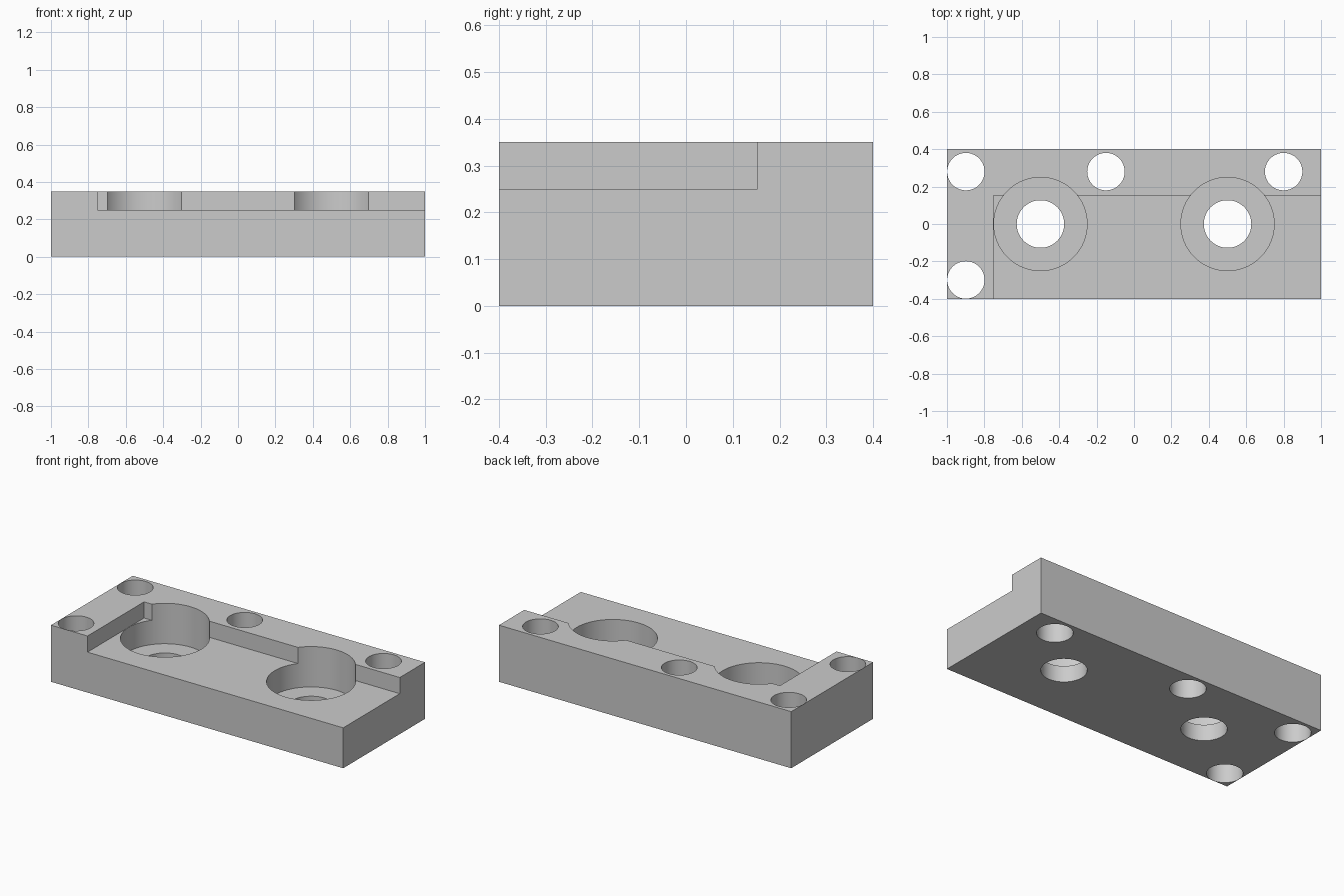
import bpy
import math

cube = bpy.data.objects.get("Cube")
if cube:
    bpy.data.objects.remove(cube, do_unlink=True)

TOP, LEDGE, BORE_FLOOR = 0.35, 0.25, 0.10

grey = bpy.data.materials.new("plain_grey")
grey.use_nodes = True
grey.diffuse_color = (0.6, 0.6, 0.6, 1)
grey.node_tree.nodes["Principled BSDF"].inputs["Base Color"].default_value = (0.6, 0.6, 0.6, 1)


def box(name, low, high):
    centre = [(a + b) / 2 for a, b in zip(low, high)]
    bpy.ops.mesh.primitive_cube_add(size=1, location=centre)
    ob = bpy.context.object
    ob.name = name
    ob.scale = [b - a for a, b in zip(low, high)]
    bpy.ops.object.transform_apply(location=True, rotation=False, scale=True)
    ob.data.materials.append(grey)
    return ob


def cylinder(name, x, y, radius, bottom):
    height = 1 - bottom
    bpy.ops.mesh.primitive_cylinder_add(vertices=64, radius=radius, depth=height,
                                        location=(x, y, bottom + height / 2))
    ob = bpy.context.object
    ob.name = name
    ob.data.materials.append(grey)
    return ob


def cut(target, cutter):
    mod = target.modifiers.new(cutter.name, "BOOLEAN")
    mod.operation = "DIFFERENCE"
    mod.solver = "EXACT"
    mod.object = cutter
    bpy.context.view_layer.objects.active = target
    bpy.ops.object.modifier_apply(modifier=mod.name)
    bpy.data.objects.remove(cutter, do_unlink=True)


# Solid block
block = box("mounting_block", (-1, -0.4, 0), (1, 0.4, TOP))

# Shallow step open to the front and the left end
cut(block, box("step_cutter", (-0.75, -1, LEDGE), (2, 0.153, 1)))

# Counterbored bolt holes
for x in (-0.5, 0.5):
    cut(block, cylinder("counterbore_cutter", x, 0, 0.2495, BORE_FLOOR))
    cut(block, cylinder("bolt_hole_cutter", x, 0, 0.127, -0.5))

# Plain through holes along the back and in the front corner
for x, y in ((-0.899, 0.28), (-0.15, 0.28), (0.8, 0.28), (-0.899, -0.299)):
    cut(block, cylinder("pin_hole_cutter", x, y, 0.1, -0.5))

# Smooth hole walls with sharp rims
bpy.ops.object.select_all(action="DESELECT")
block.select_set(True)
bpy.context.view_layer.objects.active = block
bpy.ops.object.shade_smooth_by_angle(angle=math.radians(30))
